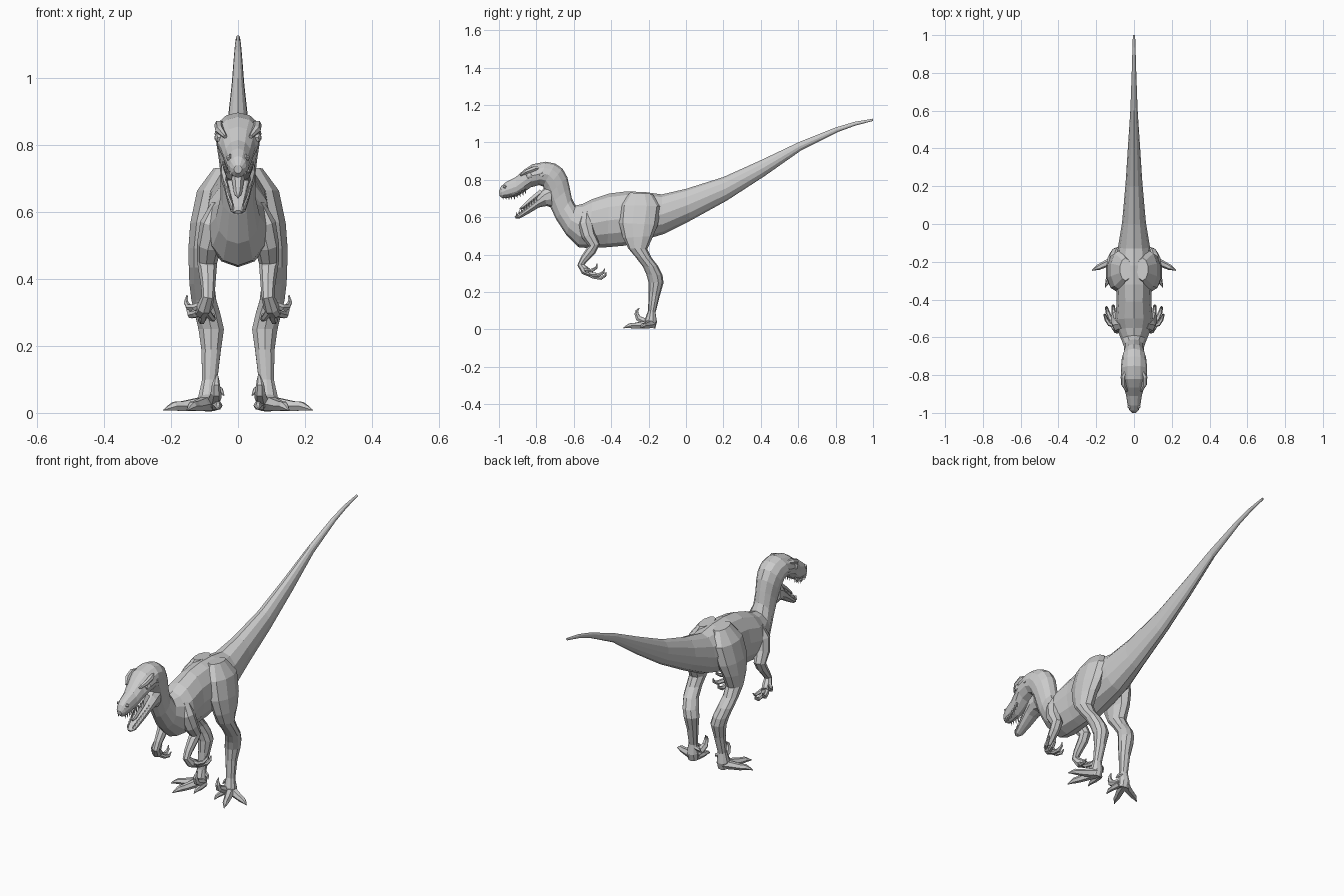
import bpy, bmesh
from math import sin, cos, pi
from mathutils import Vector


def skin(bm, rings):
    """Bridge vertex rings with quads and cap both ends."""
    loops = [[bm.verts.new(p) for p in ring] for ring in rings]
    n = len(loops[0])
    for a, b in zip(loops, loops[1:]):
        for i in range(n):
            j = (i + 1) % n
            bm.faces.new((a[i], a[j], b[j], b[i]))
    bm.faces.new(loops[0])
    bm.faces.new(loops[-1][::-1])


def finish(name, bm, mirror=False):
    bmesh.ops.recalc_face_normals(bm, faces=bm.faces)
    mesh = bpy.data.meshes.new(name)
    bm.to_mesh(mesh)
    bm.free()
    obj = bpy.data.objects.new(name, mesh)
    bpy.context.collection.objects.link(obj)
    if mirror:
        obj.modifiers.new("Mirror", 'MIRROR').use_mirror_merge = False
    return obj


def profile_loft(name, stations, sides=12, mirror=False):
    """Stations: (y1, z1, y2, z2, half_width, x) from two side-view outlines."""
    bm = bmesh.new()
    rings = []
    for y1, z1, y2, z2, w, x in stations:
        c = Vector((x, (y1 + y2) / 2, (z1 + z2) / 2))
        u = Vector((0, (y1 - y2) / 2, (z1 - z2) / 2))
        rings.append([c + u * cos(2 * pi * k / sides) + Vector((w * sin(2 * pi * k / sides), 0, 0))
                      for k in range(sides)])
    skin(bm, rings)
    return finish(name, bm, mirror)


def tubes(name, paths, sides=6, mirror=True):
    """Paths: lists of (x, y, z, radius)."""
    bm = bmesh.new()
    for path in paths:
        pts = [Vector(p[:3]) for p in path]
        rings = []
        side = None
        for i, p in enumerate(pts):
            t = (pts[min(i + 1, len(pts) - 1)] - pts[max(i - 1, 0)]).normalized()
            if side is None:
                side = t.cross(Vector((0, 0, 1)) if abs(t.z) < 0.9 else Vector((0, 1, 0)))
            side = (side - t * side.dot(t)).normalized()
            up = side.cross(t)
            ring = []
            for k in range(sides):
                a = 2 * pi * k / sides
                v = p + (side * cos(a) + up * sin(a)) * path[i][3]
                v.z = max(v.z, 0)
                ring.append(v)
            rings.append(ring)
        skin(bm, rings)
    return finish(name, bm, mirror)


# Tail, trunk, neck, skull and upper jaw: top outline, bottom outline, half width
body = [
    (1.0, 1.127, 1.0, 1.115, .006), (.9, 1.11, .905, 1.09, .009),
    (.8, 1.08, .81, 1.055, .012), (.6, 1.0, .615, .957, .019),
    (.4, .905, .42, .82, .032), (.2, .815, .22, .69, .045),
    (0, .752, .02, .58, .063), (-.13, .722, -.12, .51, .085),
    (-.22, .735, -.22, .48, .1), (-.32, .738, -.33, .448, .095),
    (-.41, .727, -.42, .44, .092), (-.5, .697, -.52, .435, .1),
    (-.55, .672, -.575, .44, .088), (-.59, .663, -.64, .505, .066),
    (-.61, .7, -.695, .59, .052), (-.622, .76, -.73, .665, .052),
    (-.635, .815, -.745, .71, .058), (-.66, .86, -.755, .74, .064),
    (-.70, .887, -.765, .765, .067), (-.75, .897, -.785, .772, .07),
    (-.82, .884, -.83, .76, .068), (-.865, .855, -.865, .735, .053),
    (-.91, .815, -.905, .712, .042), (-.96, .79, -.955, .702, .034),
    (-.988, .767, -.982, .702, .025), (-1.0, .74, -.997, .715, .012)]
profile_loft("body", [s + (0,) for s in body])

# Lower jaw and tongue
jaw = [(-.725, .785, -.715, .65, .052), (-.765, .75, -.745, .66, .052),
       (-.80, .705, -.785, .653, .044), (-.85, .66, -.84, .62, .034),
       (-.9, .617, -.888, .594, .023), (-.917, .605, -.91, .594, .01)]
profile_loft("lower_jaw", [s + (0,) for s in jaw], 10)
tubes("tongue", [[(0, -.77, .735, .02), (0, -.82, .695, .018), (0, -.87, .655, .012), (0, -.89, .645, .004)]],
      mirror=False)

# Teeth along both jaws
teeth = []
for i in range(9):
    t = i / 8
    y, x = -.86 - .12 * t, .042 - .022 * t
    z = .738 - .03 * min(1, t * 2)
    teeth.append([(x, y, z + .012, .006), (x, y + .004, z - .014, .001)])
    y, x, z = -.80 - .105 * t, .036 - .02 * t, .69 - .077 * t
    teeth.append([(x, y, z - .006, .005), (x, y, z + .016, .001)])
tubes("teeth", teeth, 4)

# Brow ridges, eyes, ears and nostrils
tubes("brow_ridge", [[(.045, -.775, .862, .008), (.057, -.81, .86, .014), (.055, -.85, .845, .013),
                      (.038, -.885, .825, .006)]])
tubes("eye", [[(.05, -.837, .822, .018), (.064, -.839, .822, .015), (.069, -.84, .822, .006)]], 8)
tubes("ear", [[(.055, -.772, .83, .014), (.069, -.772, .83, .012)]], 8)
tubes("nostril", [[(.02, -.972, .765, .009), (.031, -.965, .76, .007)]])

# Legs: front outline, back outline, half width, centre x
leg = [
    (-.30, .732, -.18, .725, .03, .045), (-.35, .665, -.135, .66, .055, .07),
    (-.358, .57, -.15, .56, .052, .093), (-.338, .49, -.175, .5, .045, .105),
    (-.31, .435, -.207, .43, .042, .107), (-.268, .385, -.185, .385, .039, .108),
    (-.23, .335, -.15, .34, .039, .102), (-.212, .295, -.125, .29, .04, .09),
    (-.2, .25, -.12, .25, .04, .08), (-.2, .19, -.14, .18, .03, .08),
    (-.203, .1, -.163, .09, .024, .085), (-.22, .055, -.155, .04, .032, .088),
    (-.215, .02, -.165, .004, .03, .088)]
profile_loft("leg", leg, 10, True)

# Two walking toes with claws, raised sickle claw, small rear toe
tubes("toes", [
    [(.09, -.18, .03, .024), (.125, -.2, .025, .021), (.165, -.218, .02, .017), (.19, -.23, .02, .015),
     (.208, -.238, .014, .008), (.222, -.246, .008, .002)],
    [(.09, -.18, .03, .026), (.107, -.23, .025, .021), (.127, -.275, .02, .017), (.137, -.3, .02, .015),
     (.145, -.318, .014, .008), (.152, -.335, .008, .002)],
    [(.075, -.19, .035, .022), (.068, -.225, .045, .019), (.066, -.255, .06, .016), (.066, -.265, .085, .012),
     (.064, -.262, .1, .008), (.062, -.25, .115, .002)],
    [(.066, -.19, .025, .018), (.06, -.23, .022, .014), (.06, -.265, .02, .01), (.06, -.285, .01, .002)],
    [(.07, -.18, .075, .014), (.052, -.183, .068, .009), (.042, -.19, .052, .002)]])

# Arms: shoulder, elbow, wrist, palm
tubes("arm", [[(.05, -.53, .62, .03), (.072, -.535, .56, .042), (.086, -.52, .5, .037), (.092, -.49, .45, .03),
               (.091, -.505, .425, .027), (.089, -.545, .375, .021), (.09, -.562, .345, .019),
               (.1, -.54, .315, .024), (.11, -.51, .3, .02)]], 8)

# Fingers with hooked claws
tubes("fingers", [
    [(.1, -.535, .31, .014), (.125, -.5, .295, .012), (.14, -.465, .292, .011), (.146, -.442, .305, .008),
     (.145, -.435, .325, .002)],
    [(.1, -.535, .31, .014), (.105, -.495, .282, .012), (.108, -.455, .275, .011), (.11, -.432, .288, .008),
     (.11, -.427, .308, .002)],
    [(.1, -.54, .325, .013), (.13, -.53, .315, .011), (.147, -.505, .315, .01), (.155, -.48, .33, .007),
     (.152, -.475, .352, .002)],
    [(.095, -.535, .305, .012), (.08, -.505, .285, .01), (.074, -.475, .28, .008), (.073, -.458, .295, .002)]])
